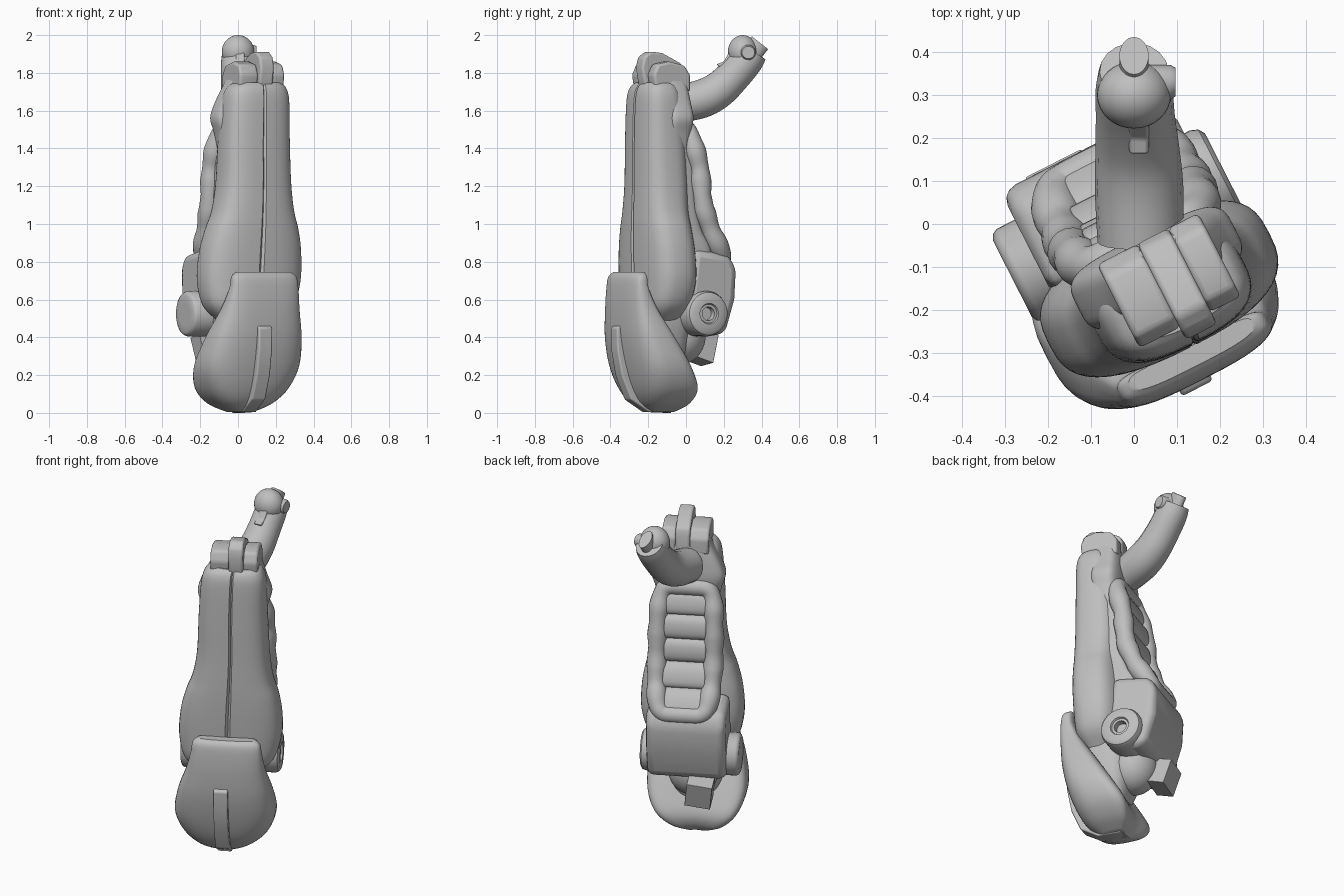
import bpy, bmesh, math
from mathutils import Matrix

cube = bpy.data.objects.get("Cube")
if cube:
    bpy.data.objects.remove(cube, do_unlink=True)

TURN = math.radians(27)
SHADE = (0.52, 0.52, 0.52, 1)
grey = bpy.data.materials.new("light_grey")
grey.use_nodes = True
grey.diffuse_color = SHADE
grey.node_tree.nodes["Principled BSDF"].inputs["Base Color"].default_value = SHADE


def finish(name, bm, turn=TURN, bevel=0.0):
    bmesh.ops.recalc_face_normals(bm, faces=bm.faces[:])
    mesh = bpy.data.meshes.new(name)
    bm.to_mesh(mesh)
    bm.free()
    ob = bpy.data.objects.new(name, mesh)
    bpy.context.collection.objects.link(ob)
    mesh.materials.append(grey)
    ob.rotation_euler.z = turn
    if bevel:
        mod = ob.modifiers.new("soft_edges", "BEVEL")
        mod.width, mod.segments = bevel, 3
    bpy.ops.object.select_all(action="DESELECT")
    ob.select_set(True)
    bpy.context.view_layer.objects.active = ob
    bpy.ops.object.shade_smooth_by_angle(angle=math.radians(35))


def skin(bm, rings):
    loops = [[bm.verts.new(p) for p in r] for r in rings]
    n = len(loops[0])
    for a, b in zip(loops, loops[1:]):
        for i in range(n):
            bm.faces.new((a[i], a[(i + 1) % n], b[(i + 1) % n], b[i]))
    bm.faces.new(loops[0])
    bm.faces.new(loops[-1])


def smooth_rows(rows, steps=5):
    """Catmull-Rom interpolation between rows of numbers."""
    out = []
    for i in range(len(rows) - 1):
        p = [rows[max(0, min(len(rows) - 1, i + k))] for k in (-1, 0, 1, 2)]
        for s in range(steps):
            t = s / steps
            out.append([b + t * ((c - a) / 2 + t * (a - 2.5 * b + 2 * c - d / 2
                        + t * (1.5 * (b - c) + (d - a) / 2))) for a, b, c, d in zip(*p)])
    return out + [rows[-1]]


def loft(name, rows, power=3.0, groove=0.0, hollow=0.0, n=48):
    """Rows are height, centre, half width, front, back."""
    angles = [2 * math.pi * i / n for i in range(n)]
    angles = sorted(angles + [0.012, 2 * math.pi - 0.012])
    bm, rings = bmesh.new(), []
    for z, centre, hw, front, back in smooth_rows(rows):
        ring = []
        for a in angles:
            c, s = math.sin(a), -math.cos(a)
            x = math.copysign(abs(c) ** (2 / power), c)
            y = math.copysign(abs(s) ** (2 / power), s)
            v = (front + back) / 2 + y * (back - front) / 2
            if a == 0:
                v += groove
            if y > 0:
                v -= hollow * (1 - x * x) * (back - front)
            ring.append((centre + x * hw, v, z))
        rings.append(ring)
    skin(bm, rings)
    finish(name, bm)


def prism(name, side, x0, x1, bevel=0.01, turn=TURN, lean=0.0):
    """Side outline (depth, height) drawn out across the width, leaning sideways if asked."""
    bm = bmesh.new()
    skin(bm, [[(x, y, z) for y, z in side] for x in (x0, x1)])
    mid = Matrix.Translation(((x0 + x1) / 2, 0, side[0][1]))
    bm.transform(mid @ Matrix.Rotation(lean, 4, "Y") @ mid.inverted())
    finish(name, bm, turn, bevel)


def lathe(name, profile, y, z, n=40, turn=TURN):
    """Profile (across, radius) turned about the sideways axis."""
    bm = bmesh.new()
    skin(bm, [[(x, y + r * math.cos(2 * math.pi * i / n), z + r * math.sin(2 * math.pi * i / n))
               for i in range(n)] for x, r in profile])
    finish(name, bm, turn)


def tube(name, path, closed=False, turn=TURN):
    """Round tube along points (x, y, z, radius)."""
    cu = bpy.data.curves.new(name, "CURVE")
    cu.dimensions, cu.bevel_depth, cu.bevel_resolution = "3D", 1.0, 7
    cu.use_fill_caps = True
    sp = cu.splines.new("POLY")
    sp.points.add(len(path) - 1)
    for p, q in zip(sp.points, path):
        p.co, p.radius = (q[0], q[1], q[2], 1), q[3]
    sp.use_cyclic_u, sp.use_smooth = closed, True
    cu.materials.append(grey)
    ob = bpy.data.objects.new(name, cu)
    ob.rotation_euler.z = turn
    bpy.context.collection.objects.link(ob)


def ball(name, at, size, turn=TURN):
    bm = bmesh.new()
    bmesh.ops.create_uvsphere(bm, u_segments=32, v_segments=20, radius=1,
                              matrix=Matrix.Translation(at) @ Matrix.Diagonal((*size, 1)))
    finish(name, bm, turn)


# Long front shell with a centre groove
loft("front_shell", [
    (0.49, -0.03, 0.17, -0.25, -0.09), (0.57, -0.025, 0.25, -0.295, -0.04),
    (0.70, -0.018, 0.285, -0.305, -0.015), (0.85, -0.013, 0.28, -0.312, -0.02),
    (0.97, -0.008, 0.255, -0.315, -0.035), (1.07, -0.004, 0.222, -0.315, -0.045),
    (1.22, 0, 0.2, -0.313, -0.045), (1.45, 0, 0.19, -0.312, -0.058), (1.65, 0.005, 0.18, -0.308, -0.08),
    (1.72, 0.008, 0.16, -0.295, -0.1), (1.75, 0.015, 0.125, -0.27, -0.12)], power=2.9, groove=0.012)

# Lower guard with a hollow back and raised rib
loft("lower_guard", [
    (0.005, -0.05, 0.06, -0.2, -0.04), (0.05, -0.05, 0.16, -0.265, 0.035),
    (0.13, -0.045, 0.24, -0.315, 0.06), (0.25, -0.042, 0.28, -0.355, -0.005),
    (0.40, -0.035, 0.262, -0.385, -0.11), (0.55, -0.025, 0.22, -0.395, -0.22),
    (0.66, -0.018, 0.198, -0.392, -0.28), (0.72, -0.018, 0.188, -0.382, -0.29),
    (0.745, -0.018, 0.16, -0.36, -0.3)], power=3.1, hollow=0.22)
prism("guard_rib", [
    (-0.375, 0.47), (-0.408, 0.45), (-0.406, 0.34), (-0.38, 0.2), (-0.325, 0.07), (-0.22, 0.005),
    (-0.08, 0.0), (-0.12, 0.05), (-0.25, 0.18), (-0.34, 0.42)], -0.082, -0.002, 0.008)

# Inner core, knee core and upper neck
loft("inner_core", [
    (0.60, 0, 0.17, -0.2, 0.08), (0.85, 0, 0.18, -0.2, 0.09), (0.97, 0, 0.175, -0.2, 0.03),
    (1.12, 0, 0.17, -0.2, -0.005), (1.32, 0, 0.165, -0.2, -0.015), (1.55, 0, 0.165, -0.2, -0.07)], power=5)
loft("knee_core", [
    (0.20, -0.04, 0.1, -0.25, -0.06), (0.32, -0.04, 0.15, -0.28, -0.02),
    (0.48, -0.03, 0.17, -0.3, 0.0), (0.62, -0.03, 0.16, -0.3, 0.02)])
loft("upper_neck", [
    (1.36, 0, 0.16, -0.2, -0.05), (1.48, 0, 0.185, -0.2, -0.04), (1.56, 0, 0.205, -0.2, -0.03),
    (1.64, 0, 0.18, -0.2, -0.035), (1.74, 0.01, 0.14, -0.2, -0.048), (1.81, 0.015, 0.115, -0.2, -0.062),
    (1.835, 0.02, 0.085, -0.19, -0.085)], power=4)


# Padded back frame, following the slope of the back
def back_depth(z):
    table = [(0.78, 0.165), (0.83, 0.15), (0.95, 0.075), (1.1, 0.017), (1.3, 0.0), (1.56, -0.07)]
    for (a, va), (b, vb) in zip(table, table[1:]):
        if z <= b:
            return va + (vb - va) * (z - a) / (b - a)


frame = []
for i in range(96):
    a = 2 * math.pi * i / 96
    c, s = math.cos(a), math.sin(a)
    x = 0.158 * math.copysign(abs(c) ** 0.28, c)
    z = 1.155 + 0.345 * math.copysign(abs(s) ** 0.6, s)
    frame.append((x, back_depth(z), z, 0.054 + 0.004 * math.cos(2 * math.pi * (z - 1.38) / 0.16)))
tube("back_frame", frame, closed=True)

# Row of pillow-shaped cushions inside the frame
for k in range(5):
    z0 = 0.875 + 0.135 * k
    v0, slope = back_depth(z0) - 0.005, (back_depth(z0 + 0.05) - back_depth(z0 - 0.05)) / 0.1
    outline = []
    for i in range(20):
        a = 2 * math.pi * i / 20
        c, s = math.cos(a), math.sin(a)
        dz = 0.07 * math.copysign(abs(s) ** 0.8, s)
        outline.append((v0 + slope * dz + 0.045 * math.copysign(abs(c) ** 0.8, c), z0 + dz))
    prism("back_cushion", outline, -0.118, 0.118, 0.01)

# Hip box, side barrel, ball joint and small block
prism("hip_box", [(-0.1, 0.46), (0.08, 0.41), (0.145, 0.42), (0.2, 0.6), (0.21, 0.76),
                  (0.17, 0.835), (-0.05, 0.87)], -0.243, 0.2, 0.04)
lathe("side_barrel", [
    (-0.31, 0.06), (-0.31, 0.1), (-0.303, 0.113), (-0.29, 0.12), (0.215, 0.12), (0.233, 0.113),
    (0.243, 0.098), (0.243, 0.055), (0.232, 0.05), (0.232, 0.036), (0.2, 0.033)], 0.015, 0.525)
ball("ball_joint", (-0.04, -0.02, 0.41), (0.145, 0.14, 0.155))
prism("joint_block", [(0.068, 0.29), (0.17, 0.255), (0.212, 0.405), (0.1, 0.44)], -0.162, -0.018, 0.003,
      lean=math.radians(-7))

# Three clasps over the top of the shell
side_clasp = [(-0.25, 1.7), (-0.265, 1.79), (-0.24, 1.845), (-0.17, 1.86), (-0.08, 1.84),
              (-0.045, 1.79), (-0.045, 1.7)]
for x0, x1 in ((-0.12, -0.012), (0.064, 0.145)):
    prism("side_clasp", side_clasp, x0, x1, 0.014)
prism("centre_clasp", [(-0.275, 1.72), (-0.295, 1.83), (-0.28, 1.885), (-0.24, 1.913), (-0.17, 1.905),
                       (-0.06, 1.85), (-0.045, 1.81), (-0.045, 1.7)], -0.015, 0.067, 0.012)

# Bent rear stalk with rounded head
tube("rear_stalk", smooth_rows([
    (0.015, -0.04, 1.635, 0.1), (0.012, 0.08, 1.662, 0.103), (0.008, 0.17, 1.708, 0.098),
    (0.003, 0.25, 1.783, 0.092), (0.0, 0.32, 1.865, 0.089), (0.0, 0.355, 1.915, 0.08)]), turn=0)
ball("stalk_head", (0, 0.3, 1.912), (0.086, 0.078, 0.088), turn=0)
lathe("head_button", [(0.03, 0.04), (0.085, 0.04), (0.097, 0.033)], 0.33, 1.908, n=28, turn=0)
prism("head_tab", [(0.16, 1.845), (0.2, 1.86), (0.235, 1.92), (0.28, 1.92), (0.22, 1.8)],
      -0.012, 0.035, 0.008, turn=0)
bm = bmesh.new()
bmesh.ops.create_cone(bm, cap_ends=True, segments=32, radius1=1, radius2=1, depth=1,
                      matrix=Matrix.Translation((0, 0.37, 1.932)) @ Matrix.Rotation(math.radians(-38), 4, "X")
                      @ Matrix.Diagonal((0.034, 0.055, 0.07, 1)))
finish("head_cap", bm, turn=0)
